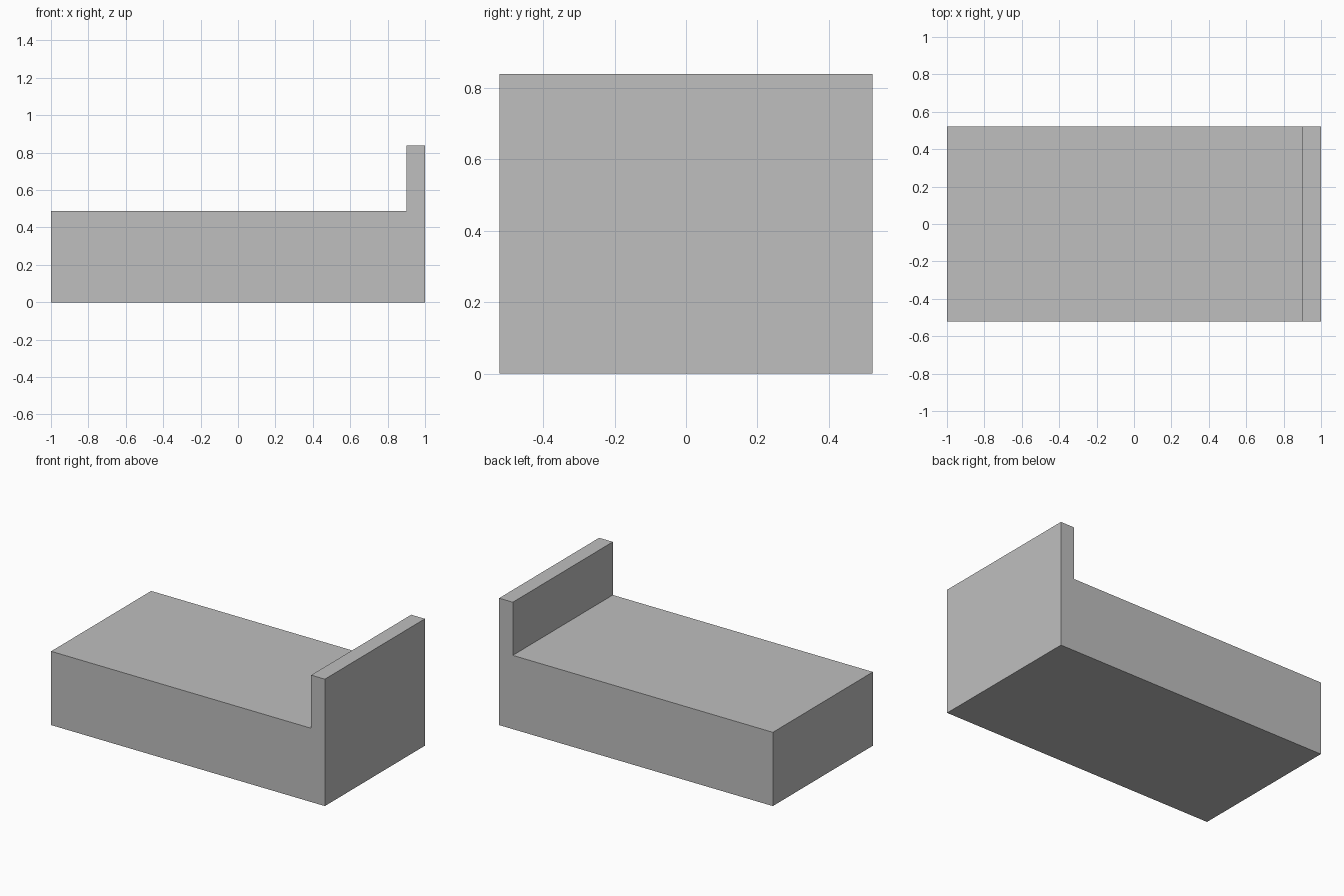
import bpy
import bmesh
from mathutils import Vector

default_cube = bpy.data.objects.get("Cube")
if default_cube:
    bpy.data.objects.remove(default_cube, do_unlink=True)

HALF_LENGTH = 1.0
HALF_WIDTH = 0.522
BASE_TOP = 0.487
HEADBOARD_TOP = 0.838
HEADBOARD_INNER = 0.9


def make_material(name, color):
    mat = bpy.data.materials.new(name)
    mat.use_nodes = True
    mat.diffuse_color = color
    mat.node_tree.nodes["Principled BSDF"].inputs["Base Color"].default_value = color
    return mat


def extrude_profile(name, profile, half_width, mat):
    """Extrude an x-z outline along y into one closed solid."""
    bm = bmesh.new()
    face = bm.faces.new([bm.verts.new((x, -half_width, z)) for x, z in profile])
    result = bmesh.ops.extrude_face_region(bm, geom=[face], use_keep_orig=True)
    moved = [v for v in result["geom"] if isinstance(v, bmesh.types.BMVert)]
    bmesh.ops.translate(bm, verts=moved, vec=Vector((0, 2 * half_width, 0)))
    bmesh.ops.recalc_face_normals(bm, faces=bm.faces)
    mesh = bpy.data.meshes.new(name)
    bm.to_mesh(mesh)
    bm.free()
    mesh.materials.append(mat)
    obj = bpy.data.objects.new(name, mesh)
    bpy.context.collection.objects.link(obj)
    return obj


# Bed block with its headboard, one continuous L-shaped solid
grey = make_material("plain grey", (0.52, 0.52, 0.52, 1))
outline = [
    (-HALF_LENGTH, 0),
    (HALF_LENGTH, 0),
    (HALF_LENGTH, HEADBOARD_TOP),
    (HEADBOARD_INNER, HEADBOARD_TOP),
    (HEADBOARD_INNER, BASE_TOP),
    (-HALF_LENGTH, BASE_TOP),
]
extrude_profile("bed_with_headboard", outline, HALF_WIDTH, grey)
